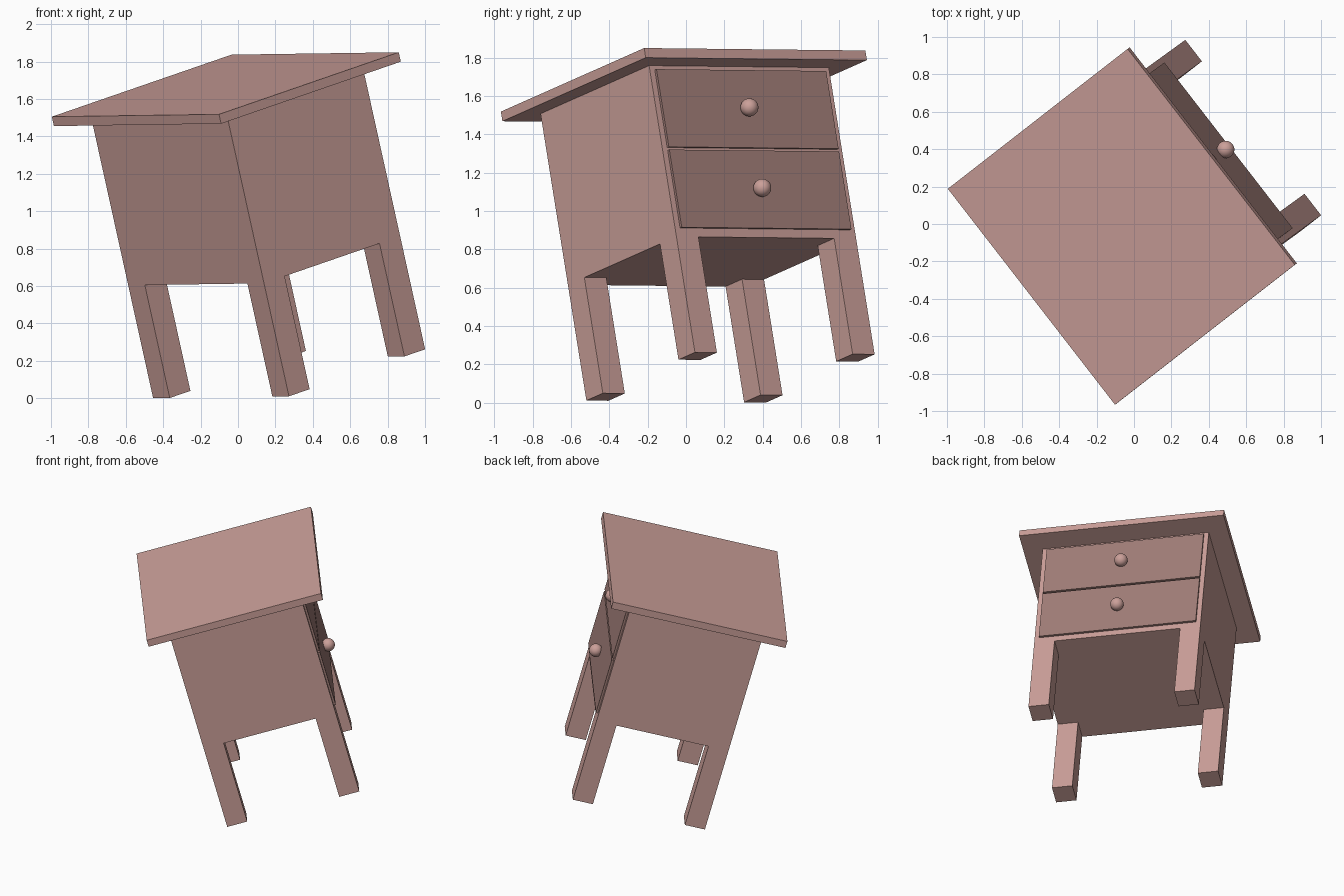
import bpy, bmesh
from mathutils import Matrix, Vector

if "Cube" in bpy.data.objects:
    bpy.data.objects.remove(bpy.data.objects["Cube"])

# Tilted frame: u = drawer side, v = width, w = up; origin at middle of table top
u = Vector((0.762, 0.593, 0.263)).normalized()
v = Vector((-0.616, 0.788, -0.010))
v = (v - u * v.dot(u)).normalized()
w = u.cross(v)
FRAME = Matrix((u, v, w)).transposed().to_4x4()
FRAME.translation = (-0.068, -0.015, 1.685)


def material(name, color):
    m = bpy.data.materials.new(name)
    m.diffuse_color = color
    m.use_nodes = True
    m.node_tree.nodes["Principled BSDF"].inputs["Base Color"].default_value = m.diffuse_color
    return m


WOOD = material("pink wood", (0.60, 0.35, 0.32, 1))
DARK = material("dark pink wood", (0.36, 0.21, 0.19, 1))


def finish(name, bm, mat):
    me = bpy.data.meshes.new(name)
    bm.to_mesh(me)
    bm.free()
    me.materials.append(mat)
    ob = bpy.data.objects.new(name, me)
    ob.matrix_world = FRAME
    bpy.context.collection.objects.link(ob)
    return ob


def box(name, lo, hi, mat=WOOD):
    lo, hi = Vector(lo), Vector(hi)
    bm = bmesh.new()
    bmesh.ops.create_cube(bm, size=1, matrix=Matrix.Translation((lo + hi) / 2)
                          @ Matrix.Diagonal((*(hi - lo), 1)))
    return finish(name, bm, mat)


def knob(name, center, r):
    bm = bmesh.new()
    bmesh.ops.create_uvsphere(bm, u_segments=24, v_segments=14, radius=r,
                              matrix=Matrix.Translation(center))
    for f in bm.faces:
        f.smooth = True
    return finish(name, bm, WOOD)


HU, HV = 0.478, 0.593            # half depth and half width of the cabinet
TOP, BOTTOM, FLOOR = -0.052, -0.977, -1.603
LEG = 0.145

# Overhanging top and cabinet
box("table_top", (-0.631, -0.73, TOP), (0.631, 0.73, 0))
box("cabinet", (-HU, -HV, BOTTOM), (HU, HV, TOP))

# Four square legs flush with the cabinet corners
for su, end in ((1, "front"), (-1, "back")):
    for sv, side in ((1, "right"), (-1, "left")):
        us = sorted((su * HU, su * (HU - LEG)))
        vs = sorted((sv * HV, sv * (HV - LEG)))
        box(f"{end}_{side}_leg", (us[0], vs[0], FLOOR), (us[1], vs[1], BOTTOM))

# Two drawer fronts standing slightly proud, each with a round knob
for name, z0, z1 in (("upper", -0.495, -0.075), ("lower", -0.930, -0.510)):
    box(f"{name}_drawer", (HU - 0.02, -0.56, z0), (HU + 0.015, 0.56, z1), DARK)
    knob(f"{name}_knob", (HU + 0.045, -0.01, (z0 + z1) / 2), 0.047)

# Rest the lowest leg corner on the ground
bpy.context.view_layer.update()
obs = list(bpy.context.collection.objects)
low = min((o.matrix_world @ p.co).z for o in obs for p in o.data.vertices)
for o in obs:
    o.location.z -= low
